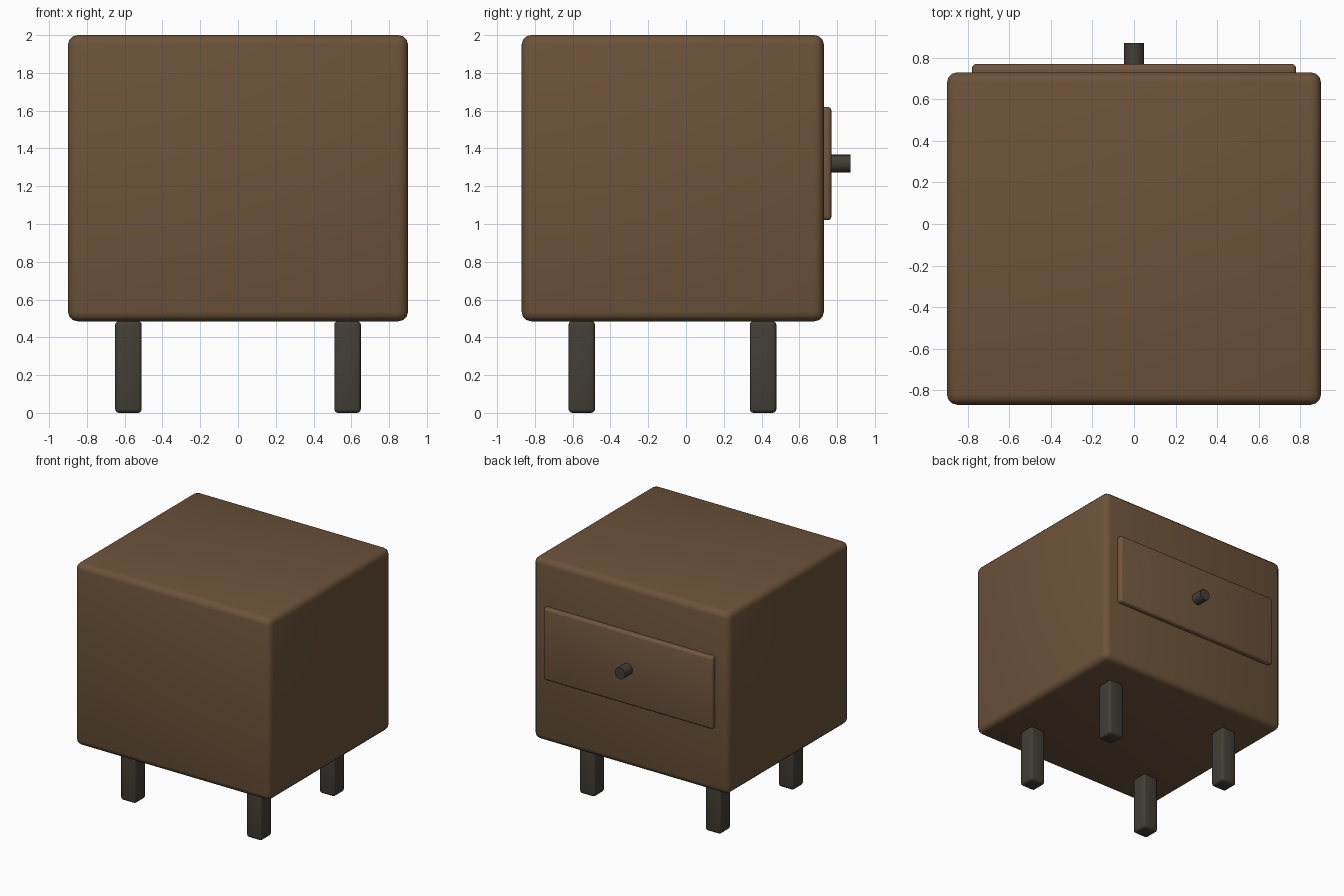
import bpy, bmesh, math

if "Cube" in bpy.data.objects:
    bpy.data.objects.remove(bpy.data.objects["Cube"])


def material(name, rgb):
    m = bpy.data.materials.new(name)
    m.diffuse_color = (*rgb, 1.0)
    m.use_nodes = True
    m.node_tree.nodes["Principled BSDF"].inputs["Base Color"].default_value = m.diffuse_color
    return m


wood = material("brown_wood", (0.15, 0.086, 0.042))
panel_wood = material("panel_wood", (0.165, 0.094, 0.05))
dark = material("dark_wood", (0.055, 0.048, 0.038))


def finish(obj, name, mat, angle):
    obj.name = name
    obj.data.materials.append(mat)
    bpy.ops.object.shade_smooth_by_angle(angle=math.radians(angle))
    return obj


def rounded_box(name, lo, hi, bevel, segments, mat):
    """Box between two corners with all edges rounded."""
    bpy.ops.mesh.primitive_cube_add(size=1, location=[(a + b) / 2 for a, b in zip(lo, hi)])
    obj = bpy.context.object
    bm = bmesh.new()
    bm.from_mesh(obj.data)
    bmesh.ops.scale(bm, vec=[b - a for a, b in zip(lo, hi)], verts=bm.verts)
    bmesh.ops.bevel(bm, geom=bm.edges[:], offset=bevel, segments=segments,
                    profile=0.5, affect='EDGES')
    bm.to_mesh(obj.data)
    bm.free()
    return finish(obj, name, mat, 50)


# Cabinet body
rounded_box("cabinet_body", (-0.9, -0.87, 0.485), (0.9, 0.73, 2.0), 0.05, 3, wood)

# Drawer front, set into the back-facing side
rounded_box("drawer_front", (-0.78, 0.69, 1.02), (0.78, 0.77, 1.62), 0.02, 3, panel_wood)

# Drawer knob
bpy.ops.mesh.primitive_cylinder_add(vertices=16, radius=0.048, depth=0.12,
                                    location=(0, 0.81, 1.32),
                                    rotation=(math.pi / 2, 0, 0))
finish(bpy.context.object, "drawer_knob", dark, 30)

# Four square legs
for side, x in (("left", -0.58), ("right", 0.58)):
    for end, y in (("front", -0.552), ("back", 0.408)):
        rounded_box(f"{end}_{side}_leg", (x - 0.07, y - 0.07, 0),
                    (x + 0.07, y + 0.07, 0.487), 0.02, 3, dark)
